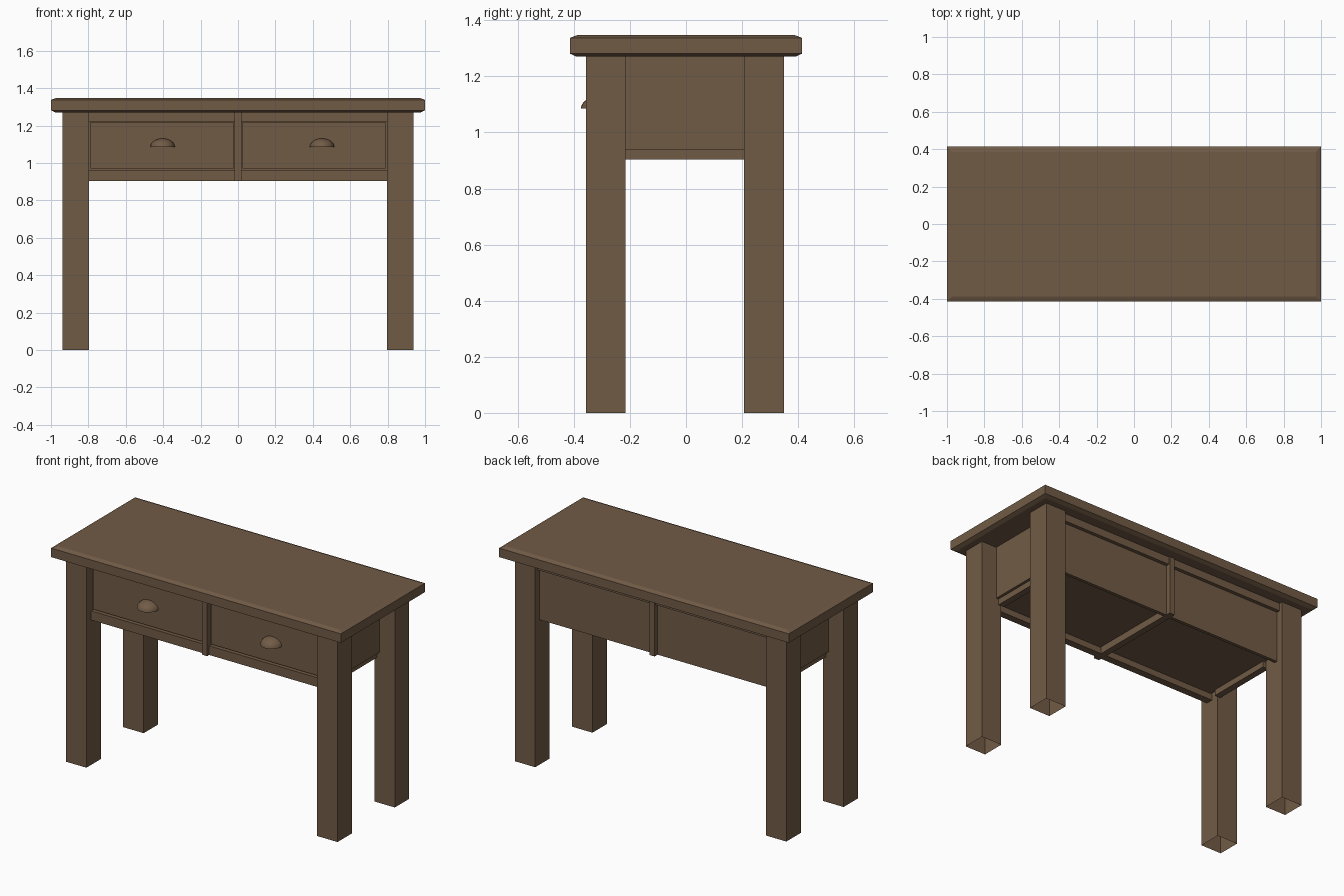
import bpy, bmesh
from mathutils import Matrix

if "Cube" in bpy.data.objects:
    bpy.data.objects.remove(bpy.data.objects["Cube"])

wood = bpy.data.materials.new("brown wood")
wood.diffuse_color = (0.166, 0.105, 0.061, 1)
wood.use_nodes = True
wood.node_tree.nodes["Principled BSDF"].inputs["Base Color"].default_value = wood.diffuse_color


def finish(name, bm):
    me = bpy.data.meshes.new(name)
    bm.to_mesh(me)
    bm.free()
    me.materials.append(wood)
    ob = bpy.data.objects.new(name, me)
    bpy.context.collection.objects.link(ob)
    return ob


def box(name, x0, x1, y0, y1, z0, z1, open_bottom=False):
    bm = bmesh.new()
    bmesh.ops.create_cube(bm, size=1)
    for v in bm.verts:
        v.co = ((x0 + x1) / 2 + v.co.x * (x1 - x0),
                (y0 + y1) / 2 + v.co.y * (y1 - y0),
                (z0 + z1) / 2 + v.co.z * (z1 - z0))
    if open_bottom:
        low = [f for f in bm.faces if f.normal.z < -0.5]
        bmesh.ops.delete(bm, geom=low, context='FACES_ONLY')
    return finish(name, bm)


# table top with chamfered upper and lower edges
bm = bmesh.new()
rings = []
for z, inset in ((1.27, 0.024), (1.281, 0), (1.337, 0), (1.347, 0.026)):
    x, y = 1 - inset, 0.414 - inset
    rings.append([bm.verts.new((sx * x, sy * y, z))
                  for sx, sy in ((-1, -1), (1, -1), (1, 1), (-1, 1))])
for a, b in zip(rings, rings[1:]):
    for i in range(4):
        j = (i + 1) % 4
        bm.faces.new((a[i], a[j], b[j], b[i]))
bm.faces.new(rings[0][::-1])
bm.faces.new(rings[-1])
finish("table_top", bm)

# legs (hollow, open underneath), side panels and lower side rails
for side, s in (("left", -1), ("right", 1)):
    xs = sorted((s * 0.796, s * 0.937))
    box(f"front_leg_{side}", *xs, -0.357, -0.215, 0, 1.27, True)
    box(f"back_leg_{side}", *xs, 0.207, 0.349, 0, 1.27, True)
    xs = sorted((s * 0.806, s * 0.832))
    box(f"side_panel_{side}", *xs, -0.215, 0.207, 0.94, 1.27)
    xs = sorted((s * 0.775, s * 0.815))
    box(f"side_rail_{side}", *xs, -0.215, 0.207, 0.903, 0.94)

# front rails
box("front_top_rail", -0.797, 0.797, -0.31, -0.27, 1.222, 1.27)
box("front_bottom_rail", -0.797, 0.797, -0.31, -0.265, 0.903, 0.96)

# back panel and the rail above it
box("back_panel", -0.797, 0.797, 0.285, 0.305, 0.903, 1.225)
box("back_top_rail", -0.797, 0.797, 0.285, 0.327, 1.222, 1.27)

# centre dividers and the beam joining them below
box("front_divider", -0.018, 0.018, -0.33, -0.27, 0.903, 1.27)
box("back_divider", -0.018, 0.018, 0.28, 0.335, 0.903, 1.27)
box("centre_beam", -0.02, 0.02, -0.27, 0.285, 0.903, 0.95)

# drawers with half-dome cup pulls
for side, s, hx in (("left", -1, -0.403), ("right", 1, 0.449)):
    x0, x1 = sorted((s * 0.025, s * 0.788))
    box(f"drawer_front_{side}", x0, x1, -0.303, -0.275, 0.97, 1.218)
    box(f"drawer_bottom_{side}", x0, x1, -0.275, 0.285, 0.942, 0.957)
    bm = bmesh.new()
    bmesh.ops.create_uvsphere(bm, u_segments=24, v_segments=12, radius=1)
    gone = [f for f in bm.faces
            if f.calc_center_median().z < 0 or f.calc_center_median().y > 0]
    bmesh.ops.delete(bm, geom=gone, context='FACES')
    bmesh.ops.transform(bm, verts=bm.verts,
                        matrix=Matrix.Translation((hx, -0.303, 1.085))
                        @ Matrix.Diagonal((0.066, 0.072, 0.046, 1)))
    for f in bm.faces:
        f.smooth = True
    finish(f"cup_pull_{side}", bm)
